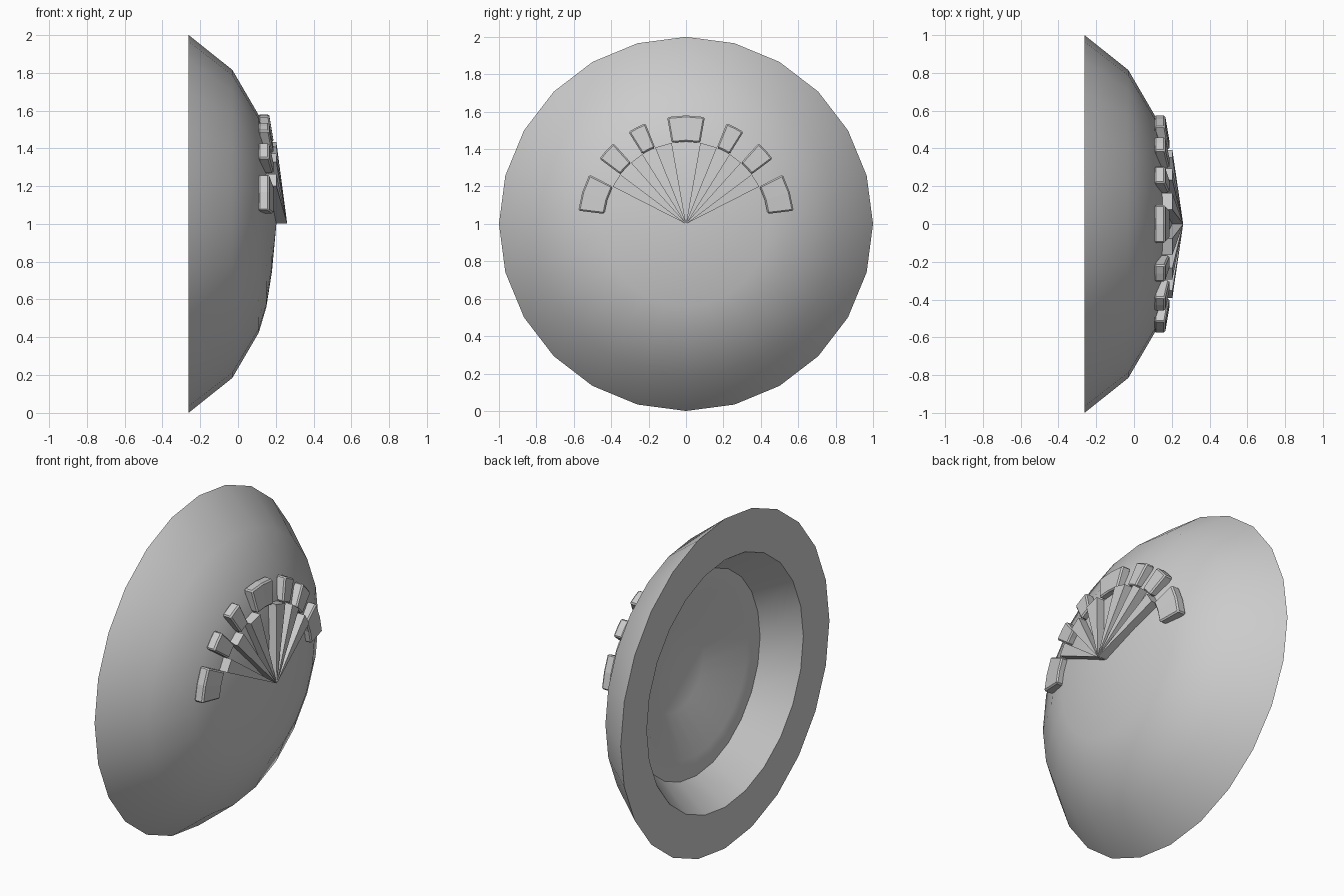
import bpy, bmesh
from math import radians, sin, cos, tau, pi

if "Cube" in bpy.data.objects:
    bpy.data.objects.remove(bpy.data.objects["Cube"])

SIDES = 24
CZ = 1.0  # height of the dish axis


def finish(bm, name, angle=None, bevel=0):
    bmesh.ops.recalc_face_normals(bm, faces=bm.faces)
    me = bpy.data.meshes.new(name)
    bm.to_mesh(me)
    bm.free()
    ob = bpy.data.objects.new(name, me)
    bpy.context.collection.objects.link(ob)
    if bevel:
        mod = ob.modifiers.new("edge_bevel", 'BEVEL')
        mod.width, mod.segments = bevel, 1
        mod.limit_method = 'ANGLE'
        mod.angle_limit = radians(35)
    if angle:
        bpy.ops.object.select_all(action='DESELECT')
        ob.select_set(True)
        bpy.context.view_layer.objects.active = ob
        bpy.ops.object.shade_smooth_by_angle(angle=radians(angle))
    return ob


# Domed shell: closed profile (x, radius) revolved around the x axis
profile = [(0.203, 0), (0.18, 0.25), (0.15, 0.44), (0.11, 0.575), (-0.03, 0.815), (-0.262, 1.0),
           (-0.262, 0.75), (-0.07, 0.61), (-0.07, 0.49), (0.06, 0.255), (0.06, 0)]
bm = bmesh.new()
verts = [bm.verts.new((x, 0, CZ + r)) for x, r in profile]
edges = [bm.edges.new(p) for p in zip(verts, verts[1:])]
bmesh.ops.spin(bm, geom=verts + edges, cent=(0, 0, CZ), axis=(1, 0, 0),
               angle=tau, steps=SIDES, use_merge=True)
bmesh.ops.remove_doubles(bm, verts=bm.verts, dist=0.0005)
finish(bm, "domed_shell", angle=32)


def sector(name, a0, a1, r0, r1, back, front0, front1, steps=1, bevel=0):
    """Radial block: flat back at x=back, front sloping from front0 to front1."""
    bm = bmesh.new()
    rows = []
    for i in range(steps + 1):
        a = radians(a0 + (a1 - a0) * i / steps)
        rows.append([bm.verts.new((x, r * cos(a), CZ + r * sin(a)))
                     for x, r in ((back, r0), (back, r1), (front1, r1), (front0, r0))])
    for p, q in zip(rows, rows[1:]):
        for k in range(4):
            bm.faces.new((p[k], p[(k + 1) % 4], q[(k + 1) % 4], q[k]))
    bm.faces.new(rows[0])
    bm.faces.new(rows[-1][::-1])
    bmesh.ops.remove_doubles(bm, verts=bm.verts, dist=0.0001)
    return finish(bm, name, bevel=bevel)


# Outer arc of bricks and alternating inner fan blades, mirrored left to right
bricks = [(7, 27), (37, 48), (58, 68)]
blades = [(27, 37), (48, 58), (68, 80)]
for side, flip in (("right", False), ("left", True)):
    for i in range(3):
        for kind, (a0, a1) in (("brick", bricks[i]), ("blade", blades[i])):
            if flip:
                a0, a1 = 180 - a1, 180 - a0
            name = f"{kind}_{side}_{i + 1}"
            if kind == "brick":
                sector(name, a0, a1, 0.44, 0.58, 0.108, 0.188, 0.165, 2, 0.008)
            else:
                sector(name, a0, a1, 0.004, 0.44, 0.12, 0.26, 0.203)
sector("brick_top", 80, 100, 0.44, 0.58, 0.108, 0.188, 0.165, 2, 0.008)
